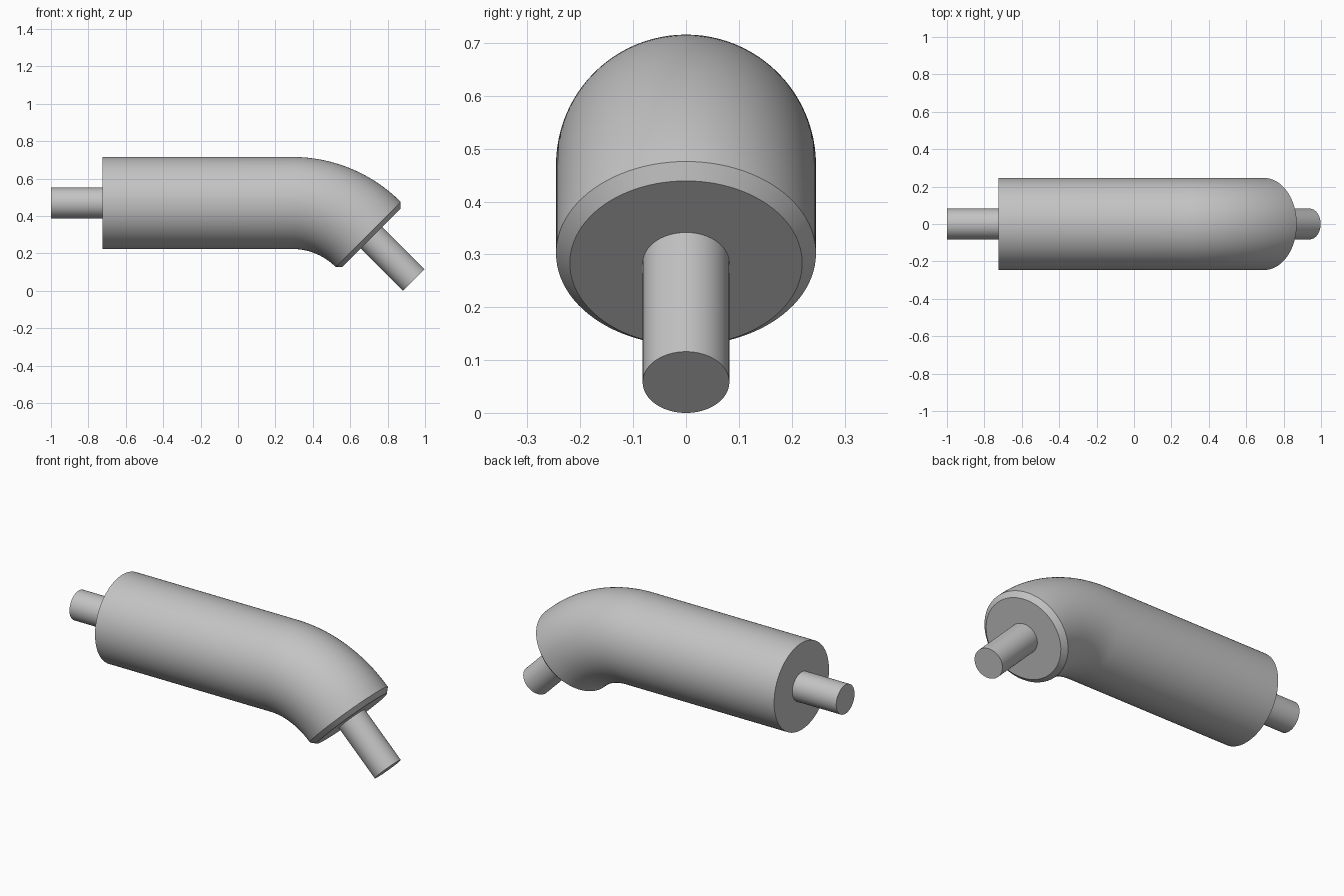
import bpy, bmesh, math
from mathutils import Vector

cube = bpy.data.objects.get("Cube")
if cube:
    bpy.data.objects.remove(cube, do_unlink=True)

# Single plain grey
grey = bpy.data.materials.new("satin grey")
grey.use_nodes = True
colour = (0.55, 0.55, 0.55, 1)
grey.diffuse_color = colour
grey.node_tree.nodes["Principled BSDF"].inputs["Base Color"].default_value = colour

SIDES = 96
AXIS_Z = 0.47
BODY_R = 0.246
ROD_R = 0.082
BEND_X, BEND_R, BEND = 0.29, 0.574, math.radians(45)
CHAMFER = 0.026


def bend_point(angle):
    """Point on the curved centre line."""
    return Vector((BEND_X + BEND_R * math.sin(angle), 0,
                   AXIS_Z - BEND_R * (1 - math.cos(angle))))


def sweep(name, stations):
    """Capped round tube through (centre, downward tilt, radius) stations."""
    bm = bmesh.new()
    rings = []
    for centre, tilt, radius in stations:
        up = Vector((math.sin(tilt), 0, math.cos(tilt)))
        side = Vector((0, 1, 0))
        ring = []
        for i in range(SIDES):
            a = math.tau * i / SIDES
            ring.append(bm.verts.new(centre + radius * (side * math.cos(a) + up * math.sin(a))))
        rings.append(ring)
    for a, b in zip(rings, rings[1:]):
        for i in range(SIDES):
            j = (i + 1) % SIDES
            bm.faces.new((a[i], a[j], b[j], b[i]))
    bm.faces.new(rings[0])
    bm.faces.new(rings[-1])
    bmesh.ops.recalc_face_normals(bm, faces=bm.faces)
    mesh = bpy.data.meshes.new(name)
    bm.to_mesh(mesh)
    bm.free()
    mesh.materials.append(grey)
    obj = bpy.data.objects.new(name, mesh)
    bpy.context.collection.objects.link(obj)
    bpy.ops.object.select_all(action='DESELECT')
    obj.select_set(True)
    bpy.context.view_layer.objects.active = obj
    bpy.ops.object.shade_smooth_by_angle(angle=math.radians(30))
    return obj


bend_end = bend_point(BEND)
out = Vector((math.cos(BEND), 0, -math.sin(BEND)))

# Thick bent sleeve with a chamfered lower end
steps = 32
sleeve = [(Vector((-0.725, 0, AXIS_Z)), 0, BODY_R)]
sleeve += [(bend_point(BEND * i / steps), BEND * i / steps, BODY_R) for i in range(steps + 1)]
sleeve.append((bend_end + out * CHAMFER, BEND, BODY_R - CHAMFER))
sweep("bent_sleeve", sleeve)

# Inner pipe stubs at both ends
sweep("straight_pipe_stub", [(Vector((x, 0, AXIS_Z)), 0, ROD_R) for x in (-1, -0.7)])
sweep("angled_pipe_stub", [(bend_end + out * d, BEND, ROD_R) for d in (0, 0.345)])
